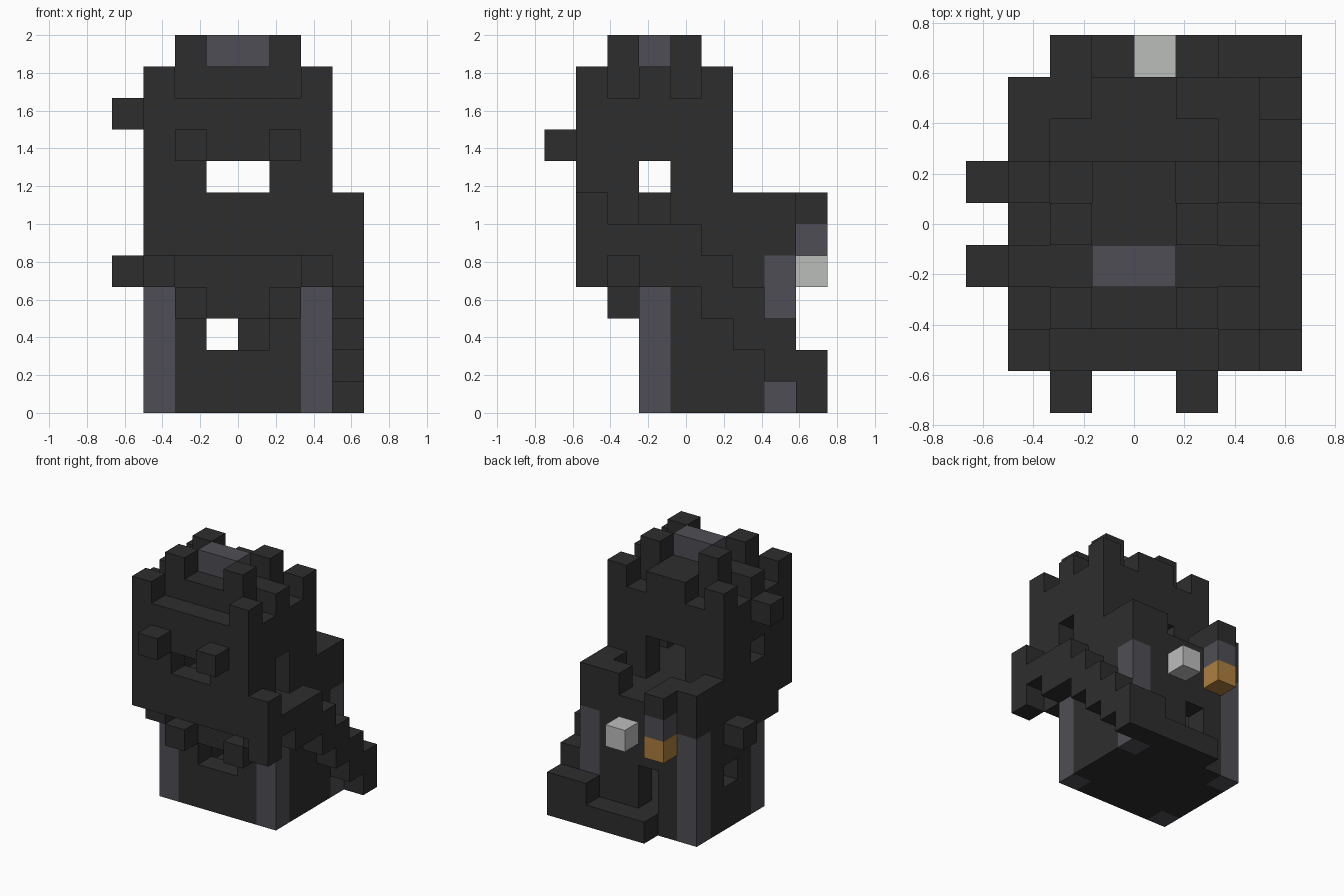
import bpy
import bmesh
from itertools import product
from mathutils import Vector

if "Cube" in bpy.data.objects:
    bpy.data.objects.remove(bpy.data.objects["Cube"], do_unlink=True)

UNIT = 1 / 6                       # edge of one block
ORIGIN = Vector((-4, -4.5, 0))     # grid corner, in blocks


def material(name, rgb):
    m = bpy.data.materials.new(name)
    m.use_nodes = True
    m.diffuse_color = (*rgb, 1)
    m.node_tree.nodes["Principled BSDF"].inputs["Base Color"].default_value = (*rgb, 1)
    return m


dark = material("charcoal", (0.027, 0.027, 0.027))
grey = material("slate grey", (0.078, 0.076, 0.089))
white = material("pale grey", (0.5, 0.51, 0.5))
orange = material("amber", (0.42, 0.21, 0.05))


def box(i, j, k):
    """Blocks in inclusive ranges; a single number is a range of one."""
    spans = [(s, s) if isinstance(s, int) else s for s in (i, j, k)]
    return set(product(*(range(a, b + 1) for a, b in spans)))


def both(i, j, k):
    """A box and its mirror image across the middle."""
    cells = box(i, j, k)
    return cells | {(7 - a, b, c) for a, b, c in cells}


parts = {}


def part(name, cells, mat):
    parts[name] = (cells, mat)


# Legs at the corners of the body
front_legs = both(1, 3, (0, 3))
back_legs = both(1, 7, (0, 4))
part("front_legs", front_legs, grey)
part("back_legs", back_legs, grey)

# Hollow body with front mouth, back doorway and side opening
body = box((1, 6), (3, 7), (0, 4)) - box((2, 5), (4, 6), (1, 4))
body -= front_legs | back_legs
body -= box((3, 4), 3, 2) | box(3, 7, (1, 2)) | box(1, 5, 2)
part("body", body, dark)
part("body_eyes", both(2, 2, 3), dark)
part("body_side_knob", box(0, 5, 4), dark)
part("jaw_corners", both(1, 2, 4), dark)

# Raised rim behind the head
shoulders = box((1, 6), (6, 7), 5) | both(1, (6, 7), 6) | both(2, 7, 6)
part("shoulders", shoulders, dark)

# Hollow head with openings on all four sides
head = box((1, 6), (1, 5), (5, 9)) - box((2, 5), (2, 4), (6, 9))
head -= box((3, 4), 1, 7) | box((3, 4), 5, (6, 7))
head -= box(1, 3, 7) | box(6, 3, (6, 7))
part("head", head, dark)
part("head_eyes", both(2, 0, 8), dark)
part("head_side_knob", box(0, 3, 9), dark)

# Crown
part("crown_base", box((2, 5), (2, 4), 10) | box((3, 4), 5, 10), dark)
part("crown_outer_spikes", both(1, 1, 10) | both(1, 3, 10) | both(1, 5, 10), dark)
part("crown_inner_spikes", both(2, 2, 11) | both(2, 4, 11), dark)
part("crown_gem", box((3, 4), 3, 11), grey)

# Stepped arm running down the side
arm = box(7, 1, (4, 6)) | box(7, 2, 5) | box(7, 3, (4, 5))
for step in range(5):
    arm |= box(7, 4 + step, (4 - step, 5 - step))
part("stepped_arm", arm, dark)

# Back step and hanging lantern pieces
part("back_step", box((3, 6), 8, 0) | box(6, 8, 1), dark)
part("lantern_top", box(2, 8, 6), dark)
part("lantern_cap", box(2, 8, 5), grey)
part("lantern_light", box(2, 8, 4), orange)
part("pale_block", box(4, 8, 4), white)

solid = set().union(*(cells for cells, _ in parts.values()))


def build(name, cells, mat):
    """Mesh of the outward faces of a part, leaving out faces touching other blocks."""
    bm = bmesh.new()
    for cell in sorted(cells):
        centre = Vector(cell) + Vector((0.5, 0.5, 0.5))
        for axis in range(3):
            for sign in (-1, 1):
                n = Vector((0, 0, 0))
                n[axis] = sign
                if tuple(int(c + d) for c, d in zip(cell, n)) in solid:
                    continue
                u = Vector((0, 0, 0))
                u[(axis + 1) % 3] = 0.5
                v = n.cross(u)
                mid = centre + n / 2
                corners = (mid - u - v, mid + u - v, mid + u + v, mid - u + v)
                bm.faces.new([bm.verts.new((p + ORIGIN) * UNIT) for p in corners])
    bmesh.ops.remove_doubles(bm, verts=bm.verts, dist=0.001)
    mesh = bpy.data.meshes.new(name)
    bm.to_mesh(mesh)
    bm.free()
    mesh.materials.append(mat)
    bpy.context.collection.objects.link(bpy.data.objects.new(name, mesh))


for name, (cells, mat) in parts.items():
    build(name, cells, mat)
